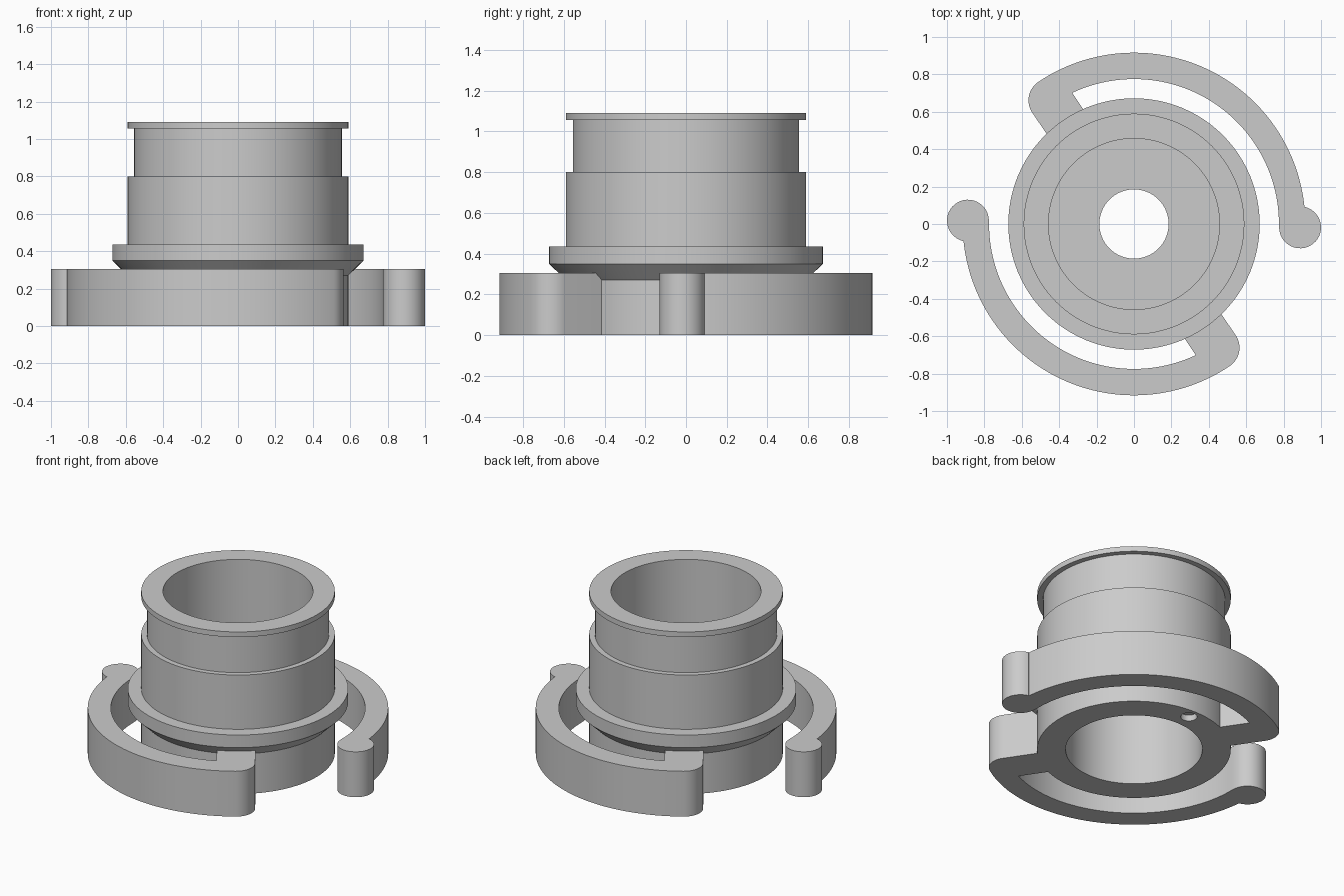
import bpy, bmesh, math

if "Cube" in bpy.data.objects:
    bpy.data.objects.remove(bpy.data.objects["Cube"])

grey = bpy.data.materials.new("light grey")
grey.diffuse_color = (0.6, 0.6, 0.6, 1)
grey.use_nodes = True
grey.node_tree.nodes["Principled BSDF"].inputs["Base Color"].default_value = grey.diffuse_color


def finish(name, bm):
    bmesh.ops.recalc_face_normals(bm, faces=bm.faces)
    mesh = bpy.data.meshes.new(name)
    bm.to_mesh(mesh)
    bm.free()
    mesh.materials.append(grey)
    ob = bpy.data.objects.new(name, mesh)
    bpy.context.collection.objects.link(ob)
    return ob


def smooth(ob):
    bpy.ops.object.select_all(action='DESELECT')
    ob.select_set(True)
    bpy.context.view_layer.objects.active = ob
    bpy.ops.object.shade_smooth_by_angle(angle=math.radians(30))


def lathe(name, profile, steps=96):
    """Revolve a closed (radius, z) profile around z."""
    bm = bmesh.new()
    rings = []
    for i in range(steps):
        a = 2 * math.pi * i / steps
        rings.append([bm.verts.new((r * math.cos(a), r * math.sin(a), z)) for r, z in profile])
    n = len(profile)
    for i in range(steps):
        p, q = rings[i], rings[(i + 1) % steps]
        for k in range(n):
            m = (k + 1) % n
            bm.faces.new((p[k], q[k], q[m], p[m]))
    return finish(name, bm)


def arc(cx, cy, r, start, end, steps):
    angles = [math.radians(start + (end - start) * i / steps) for i in range(steps + 1)]
    return [(cx + r * math.cos(a), cy + r * math.sin(a)) for a in angles]


def prism(name, outline, height):
    bm = bmesh.new()
    face = bm.faces.new([bm.verts.new((x, y, 0)) for x, y in outline])
    top = bmesh.ops.extrude_face_region(bm, geom=[face])["geom"]
    bmesh.ops.translate(bm, vec=(0, 0, height),
                        verts=[v for v in top if isinstance(v, bmesh.types.BMVert)])
    return finish(name, bm)


# Hollow coupling body with flange, neck, lip and an inner web with a centre hole
body = lathe("coupling_body", [
    (0.417, 0), (0.59, 0), (0.59, 0.27), (0.672, 0.35), (0.672, 0.435),
    (0.59, 0.435), (0.59, 0.80), (0.555, 0.80), (0.555, 1.055), (0.59, 1.055),
    (0.59, 1.09), (0.457, 1.09), (0.457, 0.62), (0.185, 0.62), (0.185, 0.52),
    (0.417, 0.52)])

# Small blind hole in the underside
bm = bmesh.new()
bmesh.ops.create_cone(bm, cap_ends=True, segments=24, radius1=0.05, radius2=0.05, depth=0.08)
bmesh.ops.translate(bm, vec=(0, 0.52, 0), verts=bm.verts)
cutter = finish("hole_cutter", bm)
cutter.hide_render = True
cutter.hide_viewport = True
cut = body.modifiers.new("blind_hole", 'BOOLEAN')
cut.operation = 'DIFFERENCE'
cut.solver = 'EXACT'
cut.object = cutter
smooth(body)

# Hooked arms: root strip, rounded corner, curved bar and round post at the tip
ROOT, HALF = 124, 0.118
ca, sa = math.cos(math.radians(ROOT)), math.sin(math.radians(ROOT))


def at_root(u, v):
    return (u * ca - v * sa, u * sa + v * ca)


outline = [at_root(0.58, HALF)]
outline += arc(*at_root(0.798, 0), HALF, ROOT + 90, ROOT, 12)
outline += arc(0, 0, 0.916, ROOT - 2, 5.6, 48)
outline += arc(0.888, -0.018, 0.112, 76, -178, 28)
outline += arc(0, 0, 0.775, -0.6, ROOT - math.degrees(math.asin(HALF / 0.775)), 48)
outline += [at_root(0.58, -HALF)]

for name, sign in (("back_arm", 1), ("front_arm", -1)):
    smooth(prism(name, [(sign * x, sign * y) for x, y in outline], 0.305))
